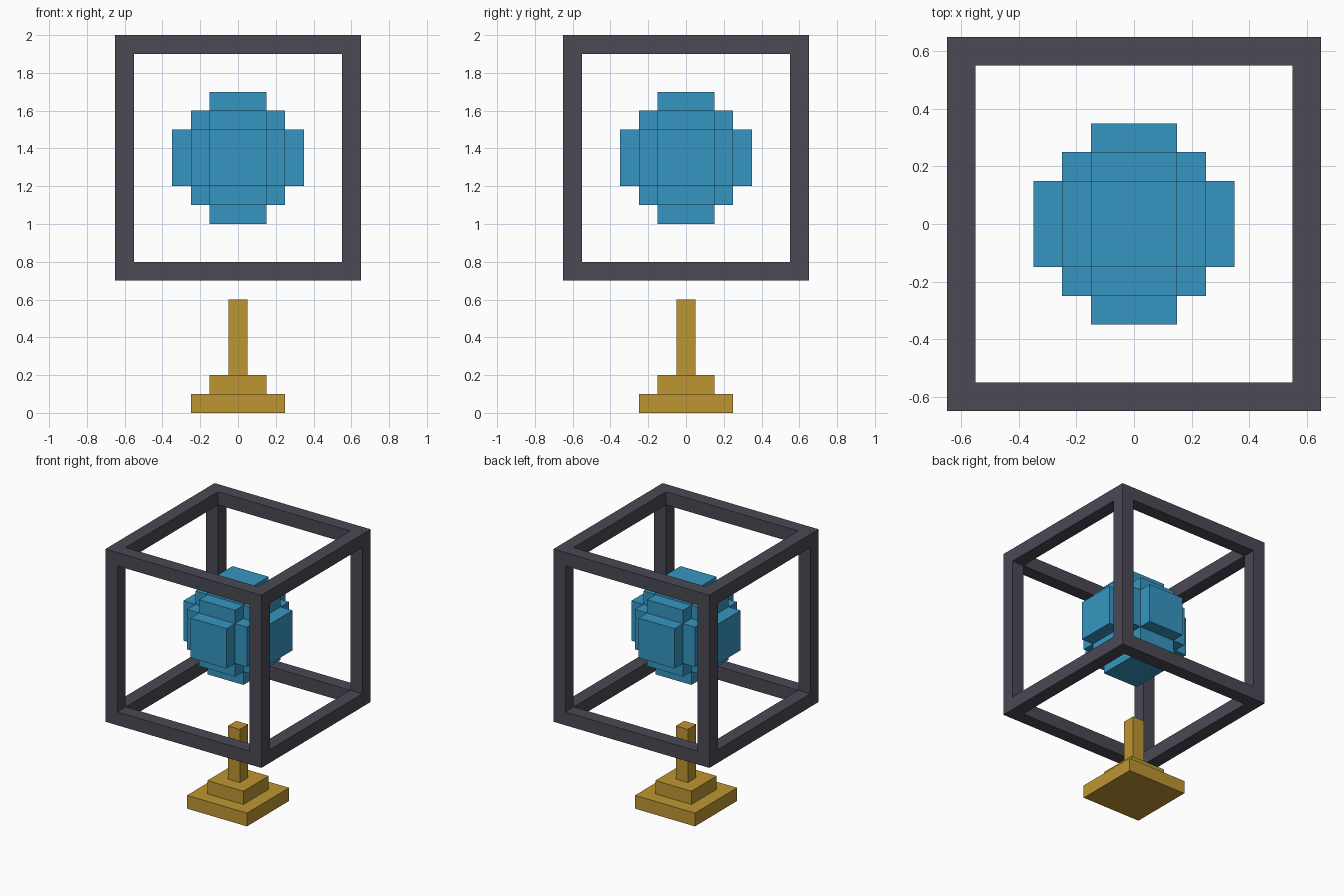
import bpy
import bmesh
from mathutils import Matrix, Vector

cube = bpy.data.objects.get("Cube")
if cube:
    bpy.data.objects.remove(cube, do_unlink=True)


def material(name, rgb):
    mat = bpy.data.materials.new(name)
    mat.use_nodes = True
    mat.diffuse_color = (*rgb, 1)
    mat.node_tree.nodes["Principled BSDF"].inputs["Base Color"].default_value = (*rgb, 1)
    return mat


def box(name, size, centre, mat):
    mesh = bpy.data.meshes.new(name)
    bm = bmesh.new()
    bmesh.ops.create_cube(bm, size=1, matrix=Matrix.Diagonal((*size, 1)))
    bm.to_mesh(mesh)
    bm.free()
    mesh.materials.append(mat)
    obj = bpy.data.objects.new(name, mesh)
    obj.location = Vector(centre)
    bpy.context.collection.objects.link(obj)
    return obj


gold = material("gold", (0.515, 0.305, 0.032))
blue = material("blue", (0.036, 0.305, 0.533))
charcoal = material("charcoal", (0.070, 0.067, 0.091))

# Stepped stand with a thin post
for name, width, bottom, top in (("base_slab", 0.5, 0.0, 0.1),
                                 ("base_step", 0.3, 0.1, 0.2),
                                 ("stand_post", 0.1, 0.2, 0.6)):
    box(name, (width, width, top - bottom), (0, 0, (bottom + top) / 2), gold)

# Open cubic cage: full-height posts with rails fitted between them
MID, BEAM, OUTER = 1.35, 0.1, 1.3
OFF = (OUTER - BEAM) / 2
SPAN = OUTER - 2 * BEAM
for a in (-1, 1):
    for b in (-1, 1):
        box("cage_post", (BEAM, BEAM, OUTER), (a * OFF, b * OFF, MID), charcoal)
        box("cage_rail_x", (SPAN, BEAM, BEAM), (0, a * OFF, MID + b * OFF), charcoal)
        box("cage_rail_y", (BEAM, SPAN, BEAM), (a * OFF, 0, MID + b * OFF), charcoal)

# Blocky round core: one square plate and one long bar per axis
for i, axis in enumerate("xyz"):
    plate = [0.5, 0.5, 0.5]
    plate[i] = 0.3
    bar = [0.3, 0.3, 0.3]
    bar[i] = 0.7
    box("core_plate_" + axis, plate, (0, 0, MID), blue)
    box("core_bar_" + axis, bar, (0, 0, MID), blue)
